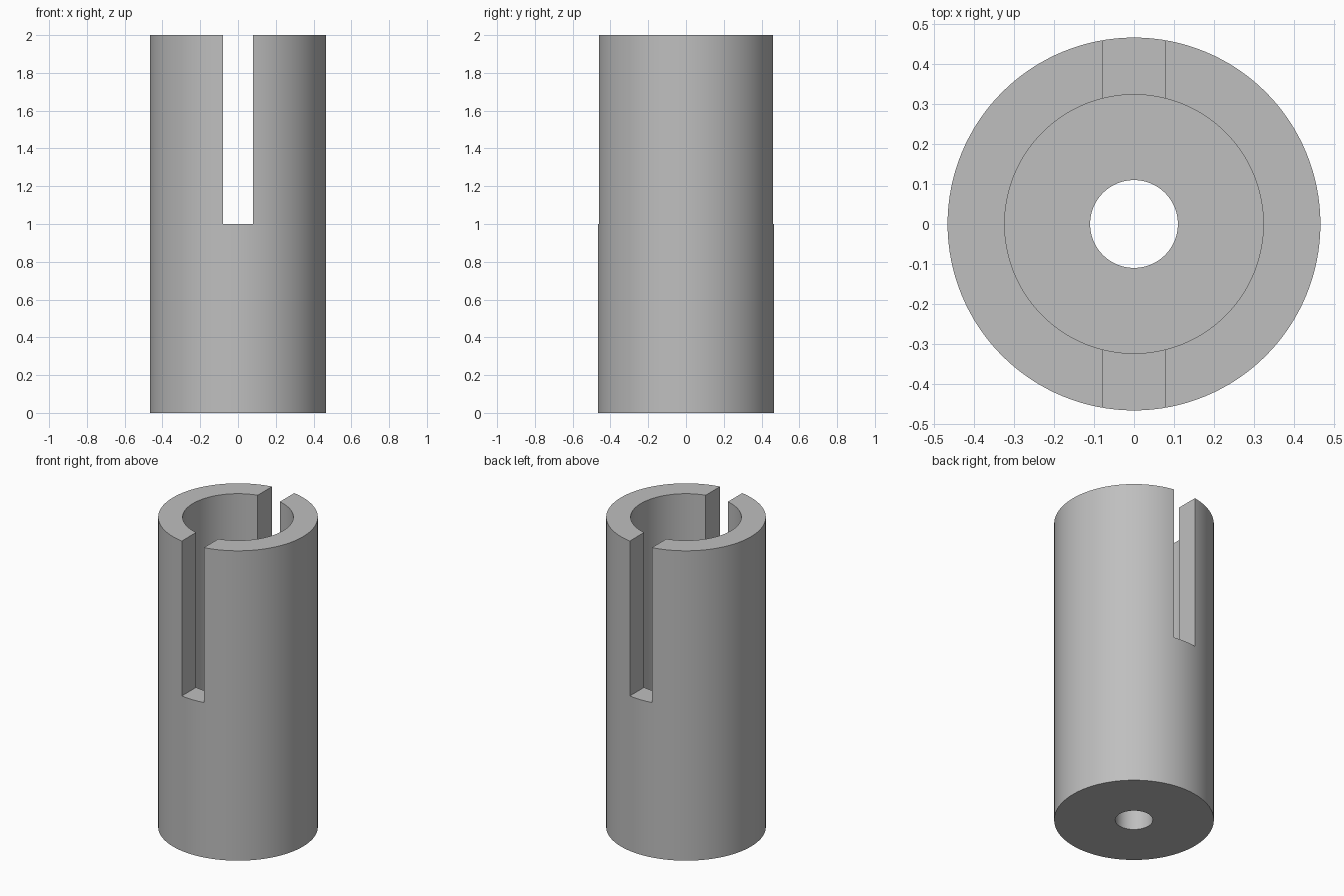
import bpy
import bmesh
from math import radians

if "Cube" in bpy.data.objects:
    bpy.data.objects.remove(bpy.data.objects["Cube"], do_unlink=True)

OUTER, BORE, HOLE = 0.467, 0.324, 0.11
HEIGHT, FLOOR, SLOT_BOTTOM, SLOT_WIDTH = 2.0, 0.33, 1.0, 0.158
SEGMENTS = 128

# Plain grey metal
grey = bpy.data.materials.new("grey_metal")
grey.use_nodes = True
colour = (0.52, 0.52, 0.52, 1)
grey.diffuse_color = colour
grey.node_tree.nodes["Principled BSDF"].inputs["Base Color"].default_value = colour


def lathe(name, profile):
    """Spin a closed (radius, height) profile around z."""
    bm = bmesh.new()
    verts = [bm.verts.new((r, 0, z)) for r, z in profile]
    edges = [bm.edges.new((v, verts[(i + 1) % len(verts)])) for i, v in enumerate(verts)]
    bmesh.ops.spin(bm, geom=verts + edges, cent=(0, 0, 0), axis=(0, 0, 1),
                   angle=radians(360), steps=SEGMENTS, use_merge=True)
    bmesh.ops.remove_doubles(bm, verts=bm.verts, dist=0.0001)
    bmesh.ops.recalc_face_normals(bm, faces=bm.faces)
    mesh = bpy.data.meshes.new(name)
    bm.to_mesh(mesh)
    bm.free()
    obj = bpy.data.objects.new(name, mesh)
    bpy.context.collection.objects.link(obj)
    return obj


# Sleeve with a deep bore and a smaller hole through its base
sleeve = lathe("slotted_sleeve", [
    (HOLE, 0), (OUTER, 0), (OUTER, HEIGHT),
    (BORE, HEIGHT), (BORE, FLOOR), (HOLE, FLOOR)])
sleeve.data.materials.append(grey)

# Slot across both walls, open at the top
bpy.ops.mesh.primitive_cube_add(size=1, location=(0, 0, SLOT_BOTTOM + 0.6))
cutter = bpy.context.object
cutter.name = "slot_cutter"
cutter.scale = (SLOT_WIDTH, 1.2, 1.2)
cutter.data.materials.append(grey)
bpy.context.view_layer.update()

slot = sleeve.modifiers.new("slot", "BOOLEAN")
slot.operation = "DIFFERENCE"
slot.solver = "EXACT"
slot.object = cutter

# Apply the cut, then smooth the round walls
bpy.ops.object.select_all(action="DESELECT")
sleeve.select_set(True)
bpy.context.view_layer.objects.active = sleeve
bpy.ops.object.modifier_apply(modifier=slot.name)
bpy.data.objects.remove(cutter, do_unlink=True)
bpy.ops.object.shade_smooth_by_angle(angle=radians(30))
